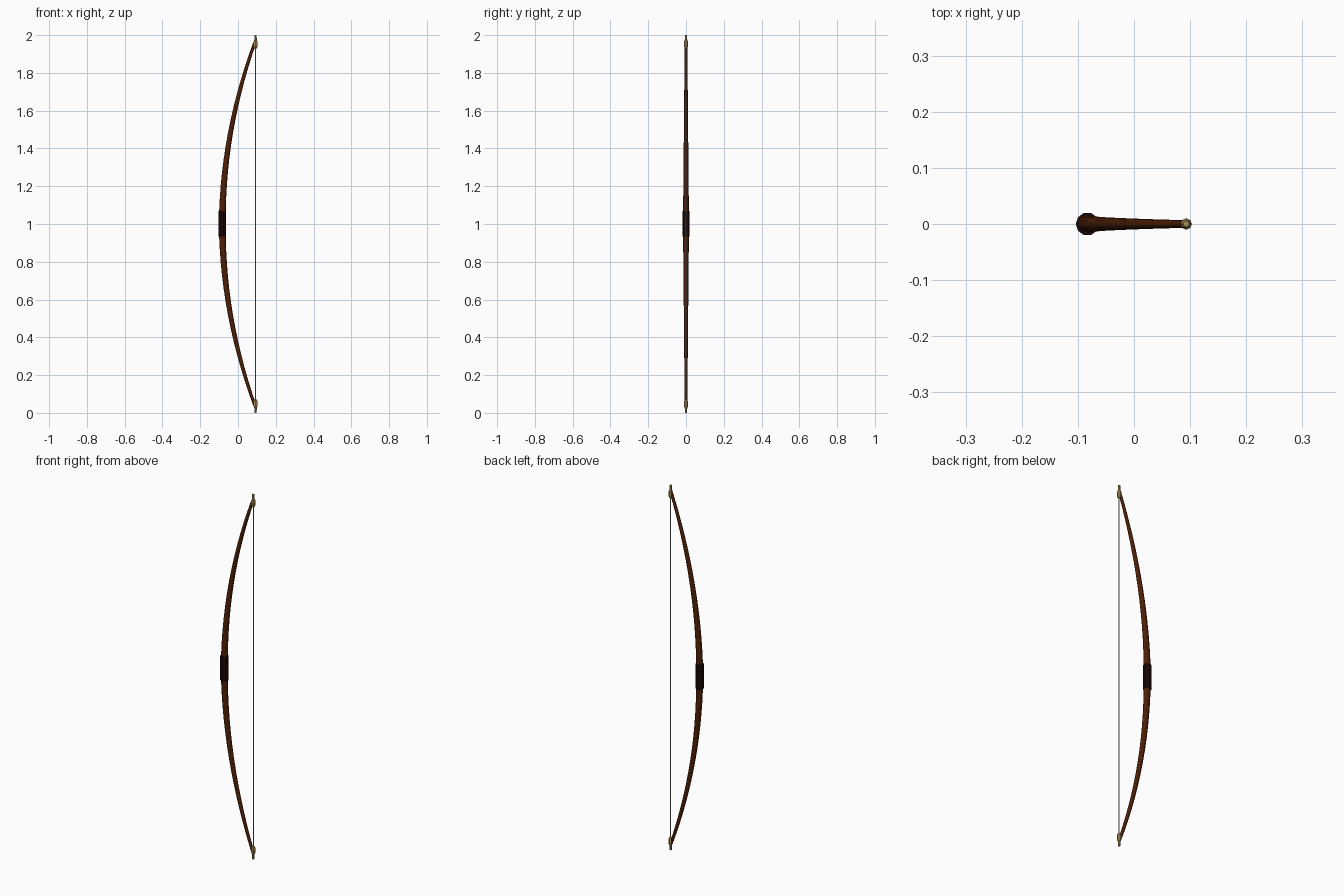
import bpy, math
from mathutils import Vector

cube = bpy.data.objects.get("Cube")
if cube:
    bpy.data.objects.remove(cube, do_unlink=True)


def material(name, rgb):
    m = bpy.data.materials.new(name)
    m.use_nodes = True
    m.diffuse_color = (*rgb, 1)
    m.node_tree.nodes["Principled BSDF"].inputs["Base Color"].default_value = (*rgb, 1)
    return m


wood = material("dark brown wood", (0.075, 0.0135, 0.0015))
leather = material("black leather", (0.0115, 0.0022, 0.0018))
horn = material("pale horn", (0.42, 0.29, 0.10))
cord = material("pale cord", (0.52, 0.46, 0.34))


def bend(z):
    """x of the bow stave at height z"""
    return -0.083 + 0.186 * (z - 1) ** 2


def tube(name, rings, sides, mat, depth=1.0):
    """Skin a tube through (x, z, radius) rings; depth widens it in the bow's plane."""
    pts = [Vector((x, 0, z)) for x, z, r in rings]
    verts, faces = [], []
    for i, (p, ring) in enumerate(zip(pts, rings)):
        along = (pts[min(i + 1, len(pts) - 1)] - pts[max(i - 1, 0)]).normalized()
        across = Vector((along.z, 0, -along.x)) * depth
        for k in range(sides):
            a = math.tau * k / sides
            verts.append(p + ring[2] * (across * math.cos(a) + Vector((0, math.sin(a), 0))))
    for i in range(len(rings) - 1):
        for k in range(sides):
            n = (k + 1) % sides
            faces.append((i * sides + k, i * sides + n, (i + 1) * sides + n, (i + 1) * sides + k))
    faces.append(tuple(reversed(range(sides))))
    faces.append(tuple(range(len(verts) - sides, len(verts))))
    mesh = bpy.data.meshes.new(name)
    mesh.from_pydata(verts, [], faces)
    mesh.materials.append(mat)
    obj = bpy.data.objects.new(name, mesh)
    bpy.context.collection.objects.link(obj)
    bpy.ops.object.select_all(action="DESELECT")
    obj.select_set(True)
    bpy.context.view_layer.objects.active = obj
    bpy.ops.object.shade_smooth_by_angle(angle=math.radians(35))


# Tapered stave, bent into an arc
steps = 28
heights = [0.035 + 1.93 * i / steps for i in range(steps + 1)]
tube("stave", [(bend(z), z, 0.016 - 0.0095 * abs(z - 1)) for z in heights], 12, wood, 1.15)

# Wrapped hand grip
tube("grip", [(-0.083, 0.934, 0.0207), (-0.083, 1.068, 0.0207)], 10, leather)

# Upright horn nocks: a wide collar that narrows to the tip, listed by distance from the end
nock_x = 0.093
nock = ((0.07, 0.0065), (0.062, 0.0102), (0.034, 0.0102), (0.026, 0.0068), (0.0, 0.0055))
tube("upper_nock", [(nock_x, 2 - d, r) for d, r in nock], 8, horn)
tube("lower_nock", [(nock_x, d, r) for d, r in reversed(nock)], 8, horn)

# Bowstring
tube("string", [(nock_x, 0.04, 0.0024), (nock_x, 1.96, 0.0024)], 6, cord)
